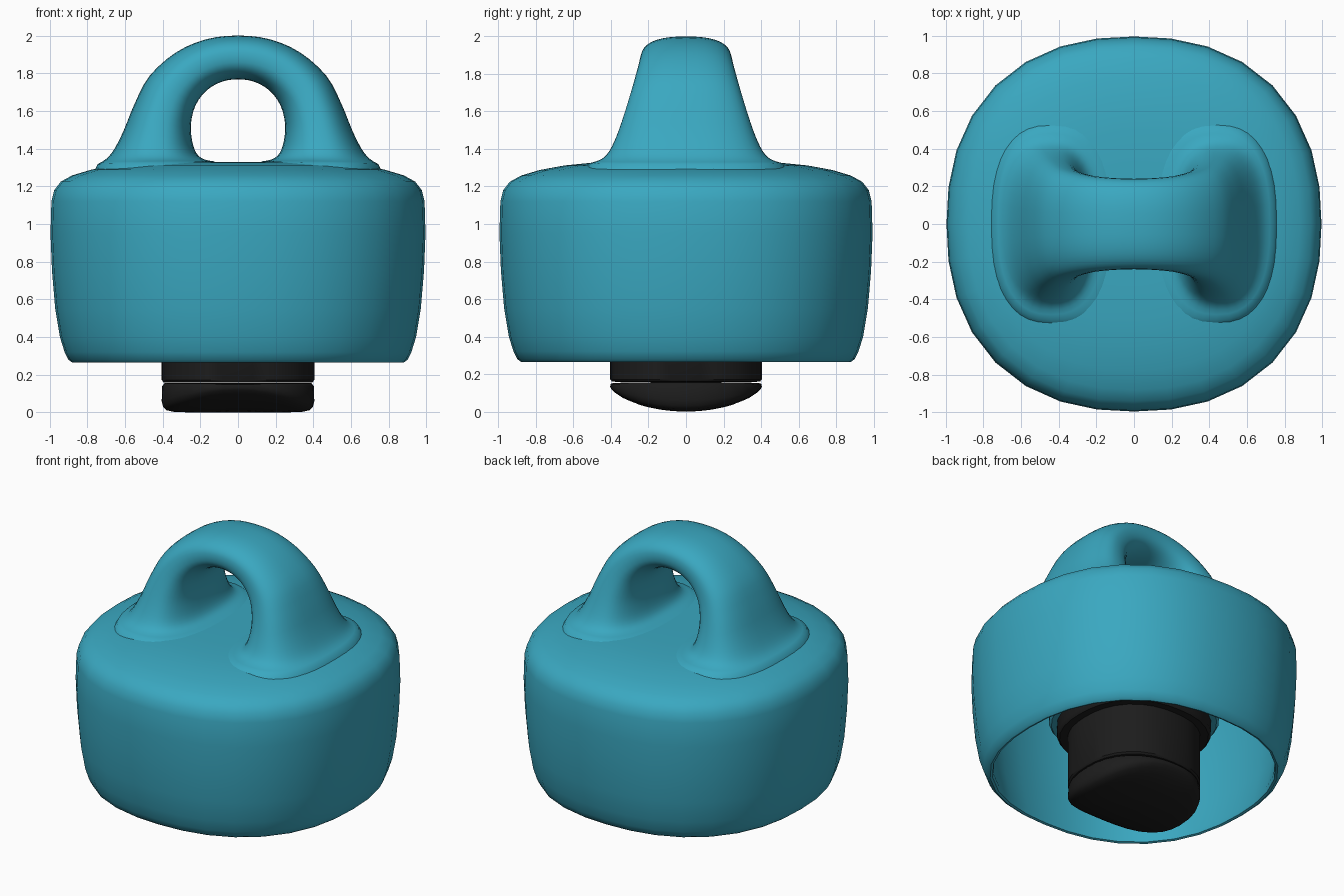
import bpy, bmesh, math

if "Cube" in bpy.data.objects:
    bpy.data.objects.remove(bpy.data.objects["Cube"])


def material(name, rgb):
    m = bpy.data.materials.new(name)
    m.diffuse_color = (*rgb, 1)
    m.use_nodes = True
    m.node_tree.nodes["Principled BSDF"].inputs["Base Color"].default_value = m.diffuse_color
    return m


def finish(name, bm, mat, angle):
    bmesh.ops.recalc_face_normals(bm, faces=bm.faces[:])
    me = bpy.data.meshes.new(name)
    bm.to_mesh(me)
    bm.free()
    ob = bpy.data.objects.new(name, me)
    bpy.context.collection.objects.link(ob)
    me.materials.append(mat)
    bpy.ops.object.select_all(action='DESELECT')
    ob.select_set(True)
    bpy.context.view_layer.objects.active = ob
    bpy.ops.object.shade_smooth_by_angle(angle=math.radians(angle))
    return ob


def skin(bm, rings):
    """Bridge equal rings of points with quads and return their vertices."""
    rows = [[bm.verts.new(p) for p in r] for r in rings]
    n = len(rows[0])
    for a, b in zip(rows, rows[1:]):
        for i in range(n):
            j = (i + 1) % n
            bm.faces.new((a[i], a[j], b[j], b[i]))
    return rows


POWER = 2.29  # the round parts bulge slightly at the diagonals


def squircle_radius(x, y):
    return (abs(x) ** POWER + abs(y) ** POWER) ** (1 / POWER)


def revolve(name, profile, mat, n=32, angle=40, bend=None):
    """Sweep an (r, z) profile round z; bend may adjust each z."""
    rings = []
    for r, z in profile:
        ring = []
        for i in range(n):
            t = 2 * math.pi * i / n
            k = r / squircle_radius(math.cos(t), math.sin(t))
            x, y = k * math.cos(t), k * math.sin(t)
            ring.append((x, y, bend(x, y, z) if bend else z))
        rings.append(ring)
    bm = bmesh.new()
    rows = skin(bm, rings)
    bm.faces.new(rows[0])
    bm.faces.new(rows[-1])
    return finish(name, bm, mat, angle)


teal = material("teal", (0.042, 0.39, 0.53))
black = material("black", (0.012, 0.012, 0.012))

# Hollow cap: top, outer wall, rim, inner wall, ceiling, central collar
top = [(0.04, 1.33), (0.3, 1.33), (0.5, 1.327), (0.65, 1.312), (0.78, 1.288),
       (0.88, 1.258), (0.94, 1.225), (0.975, 1.18)]
revolve("cap_shell", top + [
    (0.99, 1.12), (0.995, 0.95),
    (0.987, 0.75), (0.97, 0.55), (0.945, 0.4), (0.92, 0.32), (0.9, 0.28),
    (0.88, 0.265), (0.865, 0.27), (0.86, 0.3), (0.9, 0.5), (0.92, 0.75),
    (0.925, 1.0), (0.91, 1.12), (0.84, 1.18), (0.56, 1.2), (0.525, 1.17),
    (0.52, 0.64), (0.505, 0.62), (0.46, 0.62)], teal)


def top_height(x, y):
    """Height of the cap's top surface."""
    r = squircle_radius(x, y)
    for (r0, z0), (r1, z1) in zip(top, top[1:]):
        if r <= r1:
            return z0 + (z1 - z0) * max(0, r - r0) / (r1 - r0)
    return top[-1][1]


def catmull(pts, steps=3):
    """Smooth a list of stations."""
    out = []
    for i in range(len(pts) - 1):
        a, b, c, d = (pts[min(max(i + k, 0), len(pts) - 1)] for k in (-1, 0, 1, 2))
        for s in range(steps):
            t = s / steps
            out.append(tuple(
                0.5 * (2 * q + (r - p) * t + (2 * p - 5 * q + 4 * r - w) * t * t
                       + (3 * q - p - 3 * r + w) * t ** 3)
                for p, q, r, w in zip(a, b, c, d)))
    return out + [pts[-1]]


# Carrying loop: outer x, z, inner x, z and half width, from crown to foot
half = [
    (0, 2.0, 0, 1.768, 0.24), (0.17, 1.98, 0.085, 1.755, 0.245),
    (0.33, 1.91, 0.165, 1.71, 0.26), (0.47, 1.785, 0.225, 1.63, 0.29),
    (0.55, 1.635, 0.25, 1.53, 0.33), (0.605, 1.5, 0.243, 1.44, 0.37),
    (0.655, 1.4, 0.22, 1.375, 0.41), (0.70, 1.345, 0.18, 1.343, 0.455),
    (0.76, 1.31, 0.11, 1.33, 0.53)]
stations = catmull([(-a, b, -c, d, w) for a, b, c, d, w in reversed(half[1:])] + half)
rings = []
for s, (xo, zo, xi, zi, w) in enumerate(stations):
    ring = []
    for i in range(40):
        t = 2 * math.pi * i / 40
        u = math.copysign(abs(math.cos(t)) ** (2 / 2.5), math.cos(t))
        v = math.copysign(abs(math.sin(t)) ** (2 / 2.5), math.sin(t))
        k = (1 + u) / 2
        x, y, z = xi + (xo - xi) * k, w * v, zi + (zo - zi) * k
        if s in (0, len(stations) - 1):  # feet melt into the cap
            z = top_height(x, y) - 0.006
        ring.append((x, y, z))
    rings.append(ring)
bm = bmesh.new()
skin(bm, rings)
finish("carry_loop", bm, teal, 80)

# Stopper stem with a wider flange inside the collar
revolve("stopper_stem", [
    (0.47, 0.85), (0.47, 0.54), (0.455, 0.52), (0.405, 0.52), (0.405, 0.172),
    (0.395, 0.16), (0.37, 0.158)], black)


# Stopper foot: underside curved front to back only
def foot(x, y, z):
    low = 0.155 * (1 - math.sqrt(max(0, 1 - (y / 0.42) ** 2)))
    lift = 0.7 * low + 0.3 * 0.13 * (y / 0.4) ** 2
    return z + lift * (0.15 - z) / 0.15


revolve("stopper_foot", [
    (0.37, 0.157), (0.39, 0.155), (0.402, 0.14), (0.405, 0.06), (0.398, 0.03),
    (0.38, 0.012), (0.34, 0.003), (0.25, 0.0), (0.15, 0.0), (0.03, 0.0)],
    black, angle=60, bend=foot)
